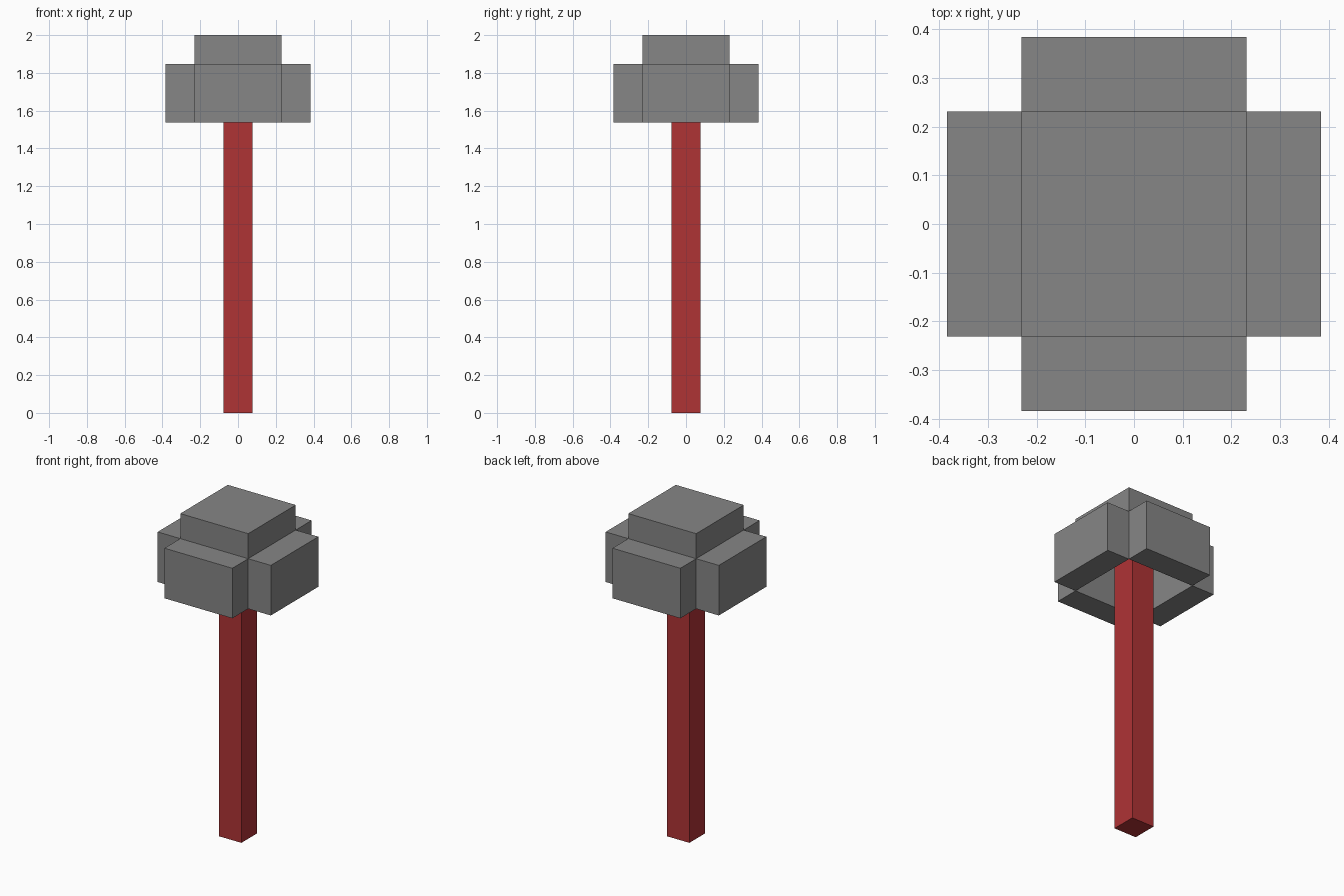
import bpy
import bmesh
from mathutils import Matrix

cube = bpy.data.objects.get("Cube")
if cube:
    bpy.data.objects.remove(cube, do_unlink=True)

U = 2 / 13  # one block unit


def material(name, color):
    mat = bpy.data.materials.new(name)
    mat.use_nodes = True
    mat.diffuse_color = color
    mat.node_tree.nodes["Principled BSDF"].inputs["Base Color"].default_value = color
    return mat


def block(name, center, size, mat):
    """Box with centre and size given in block units."""
    bm = bmesh.new()
    bmesh.ops.create_cube(bm, size=U, matrix=Matrix.Diagonal((*size, 1)))
    mesh = bpy.data.meshes.new(name)
    bm.to_mesh(mesh)
    bm.free()
    mesh.materials.append(mat)
    obj = bpy.data.objects.new(name, mesh)
    obj.location = [c * U for c in center]
    bpy.context.collection.objects.link(obj)
    return obj


grey = material("stone grey", (0.24, 0.24, 0.24, 1))
red = material("handle red", (0.43, 0.033, 0.036, 1))

# Handle runs up through the hollow head to the cap
block("handle", (0, 0, 6), (1, 1, 12), red)

# Cap closes the top of the head
block("head_cap", (0, 0, 12.5), (3, 3, 1), grey)

# Four side slabs ring the hollow, open underneath
for side, s in (("left", 1), ("right", -1)):
    block("head_" + side, (2 * s, 0, 11), (1, 3, 2), grey)
for side, s in (("back", 1), ("front", -1)):
    block("head_" + side, (0, 2 * s, 11), (3, 1, 2), grey)
